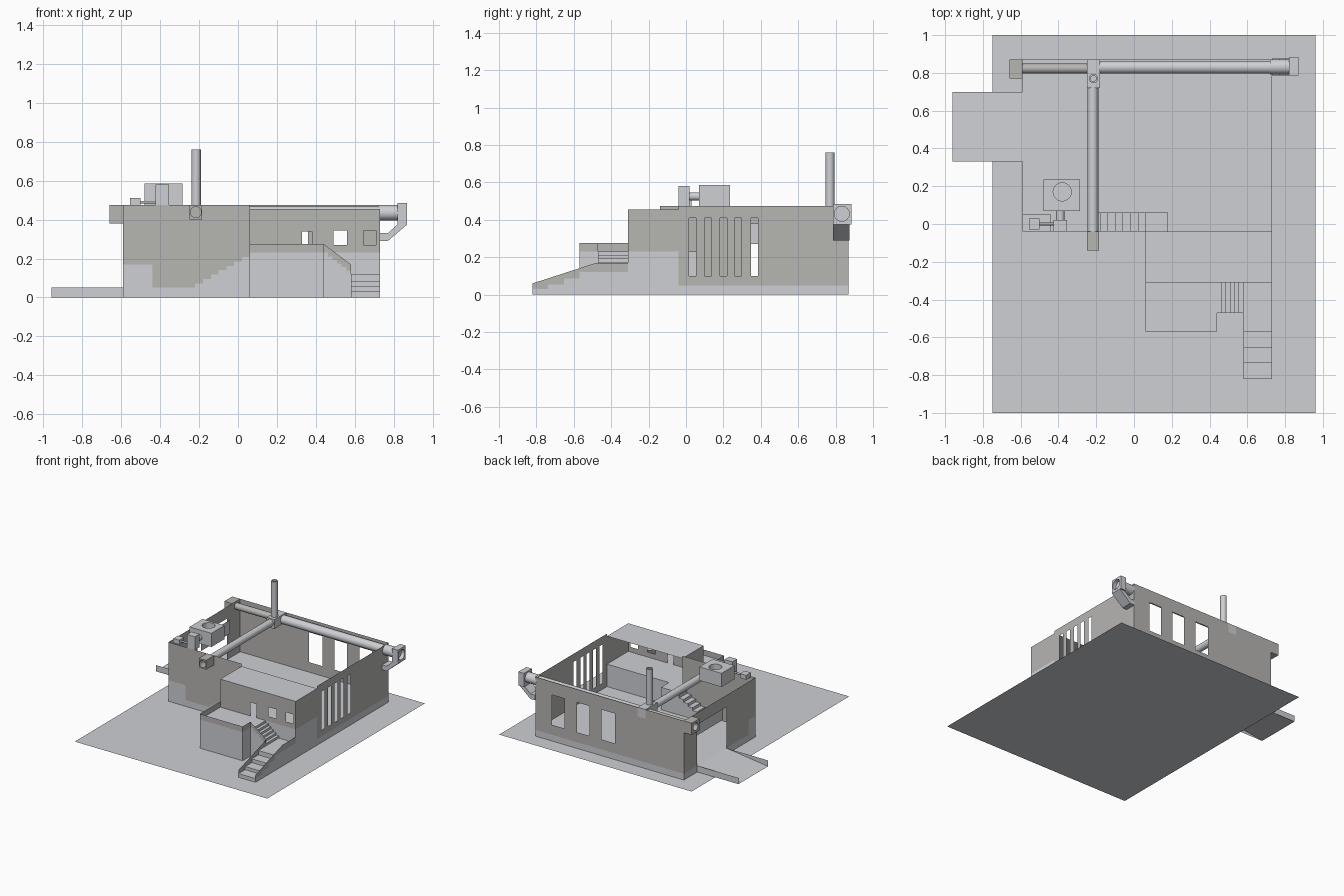
import bpy, bmesh, math
from mathutils import Vector

if "Cube" in bpy.data.objects:
    bpy.data.objects.remove(bpy.data.objects["Cube"])


def material(name, rgb):
    m = bpy.data.materials.new(name)
    m.diffuse_color = (*rgb, 1)
    m.use_nodes = True
    m.node_tree.nodes["Principled BSDF"].inputs["Base Color"].default_value = m.diffuse_color
    return m


COOL = material("cool light grey", (0.62, 0.63, 0.66))
WARM = material("warm grey", (0.47, 0.465, 0.45))


def finish(name, bm, mat, recalc=True):
    if recalc:
        bmesh.ops.recalc_face_normals(bm, faces=bm.faces[:])
    me = bpy.data.meshes.new(name)
    bm.to_mesh(me)
    bm.free()
    me.materials.append(mat)
    ob = bpy.data.objects.new(name, me)
    bpy.context.collection.objects.link(ob)
    return ob


def box(name, x0, x1, y0, y1, z0, z1, mat=COOL):
    bm = bmesh.new()
    bmesh.ops.create_cube(bm, size=1)
    for v in bm.verts:
        v.co = ((x0 + x1) / 2 + v.co.x * (x1 - x0),
                (y0 + y1) / 2 + v.co.y * (y1 - y0),
                (z0 + z1) / 2 + v.co.z * (z1 - z0))
    return finish(name, bm, mat)


def place(axis, pos, u, z):
    return (pos, u, z) if axis == 'x' else (u, pos, z)


def sheet(name, pts, mat=WARM):
    bm = bmesh.new()
    bm.faces.new([bm.verts.new(p) for p in pts])
    return finish(name, bm, mat, False)


def wall(name, axis, pos, u0, u1, z0, z1, holes=(), out=1, mat=WARM):
    """Thin wall with rectangular holes (u0, u1, z0, z1), facing out along axis."""
    us = sorted({u0, u1, *[h[0] for h in holes], *[h[1] for h in holes]})
    zs = sorted({z0, z1, *[h[2] for h in holes], *[h[3] for h in holes]})
    bm = bmesh.new()
    for a, b in zip(us, us[1:]):
        for c, d in zip(zs, zs[1:]):
            u, z = (a + b) / 2, (c + d) / 2
            if any(h[0] < u < h[1] and h[2] < z < h[3] for h in holes):
                continue
            bm.faces.new([bm.verts.new(place(axis, pos, *p))
                          for p in ((a, c), (b, c), (b, d), (a, d))])
    bmesh.ops.remove_doubles(bm, verts=bm.verts[:], dist=1e-5)
    want = Vector((out, 0, 0) if axis == 'x' else (0, out, 0))
    for f in bm.faces:
        f.normal_update()
        if f.normal.dot(want) < 0:
            f.normal_flip()
    return finish(name, bm, mat, False)


def tube(name, start, end, R, r, mat=COOL, n=24):
    """Hollow pipe between two points."""
    a, b = Vector(start), Vector(end)
    rot = (b - a).to_track_quat('Z', 'Y')
    bm = bmesh.new()
    rings = []
    for c, rad in ((a, R), (b, R), (b, r), (a, r)):
        rings.append([bm.verts.new(c + rot @ Vector((rad * math.cos(t), rad * math.sin(t), 0)))
                      for t in (2 * math.pi * i / n for i in range(n))])
    for k in range(4):
        p, q = rings[k], rings[(k + 1) % 4]
        for i in range(n):
            j = (i + 1) % n
            bm.faces.new((p[i], p[j], q[j], q[i]))
    ob = finish(name, bm, mat)
    bpy.ops.object.select_all(action='DESELECT')
    ob.select_set(True)
    bpy.context.view_layer.objects.active = ob
    bpy.ops.object.shade_smooth_by_angle(angle=math.radians(40))
    return ob


def bore(ob, centre, radius, depth, rot):
    """Cut a round hole into an object."""
    bpy.ops.mesh.primitive_cylinder_add(vertices=24, radius=radius, depth=depth,
                                        location=centre, rotation=rot)
    cut = bpy.context.object
    cut.hide_render = True
    cut.data.materials.append(COOL)
    m = ob.modifiers.new("hole", 'BOOLEAN')
    m.operation, m.solver, m.object = 'DIFFERENCE', 'EXACT', cut
    bpy.context.view_layer.objects.active = ob
    bpy.ops.object.modifier_apply(modifier=m.name)
    bpy.data.objects.remove(cut)


ALONG_X, ALONG_Y, ALONG_Z = (0, math.pi / 2, 0), (math.pi / 2, 0, 0), (0, 0, 0)

# Ground sheet and main floor slab
sheet("ground", [(-.75, -1, 0), (.96, -1, 0), (.96, 1, 0), (-.75, 1, 0)], COOL)
X0, X1, Y0, Y1, FLOOR, TOP = -.59, .73, -.04, .87, .05, .475
box("main_floor", X0, X1, Y0, Y1, 0, FLOOR)

# Inner stairs and corner block, flush with the front wall
front_holes = [(X0, -.44, FLOOR, .17)]
box("corner_block", X0, -.44, Y0, .05, FLOOR, .17)
for i in range(7):
    a, b, h = -.22 + .04 * i, -.22 + .04 * (i + 1), FLOOR + .0225 * (i + 1)
    box(f"inner_step_{i}", a, b, Y0, .06, FLOOR, h)
    front_holes.append((a, b, FLOOR, h))
box("inner_landing", .06, .18, Y0, .06, FLOOR, .23)

# Main walls
wall("front_wall", 'y', Y0, X0, .06, FLOOR, TOP, front_holes, -1)
wall("back_wall", 'y', Y1, X0, X1, FLOOR, TOP,
     [(.02, .14, .13, .37), (.25, .36, .13, .37), (.47, .58, .13, .37),
      (-.25, -.18, .40, TOP)], 1)
slots = [(y, y + .038, .10, .41) for y in (.015, .098, .182, .258, .347)]
wall("right_wall", 'x', X1, Y0, Y1, FLOOR, TOP, slots, 1)
wall("left_wall", 'x', X0, Y0, Y1, FLOOR, TOP, [(.33, .70, FLOOR, .38)], -1)
wall("raised_door", 'x', X0 + .03, .33, .70, .27, .38, (), -1, COOL)

# Entry ramp with side curbs
sheet("ramp_floor", [(-.96, .33, .003), (X0, .33, FLOOR), (X0, .70, FLOOR), (-.96, .70, .003)], COOL)
for side, y, out in (("front", .33, -1), ("back", .70, 1)):
    wall(f"ramp_curb_{side}", 'y', y, -.96, X0, 0, FLOOR, (), out, COOL)

# Front annex
box("annex_base", .06, X1, -.31, Y0, 0, .23)
wall("annex_front", 'y', -.31, .06, X1, .23, .455,
     [(.33, .38, .23, .34), (.49, .56, .27, .345), (.645, .71, .27, .345)], -1)
wall("annex_left", 'x', .06, -.31, Y0, .23, .455, (), -1)
wall("annex_right", 'x', X1, -.31, Y0, .23, .455, (), 1)
sheet("annex_roof", [(.06, -.31, .455), (X1, -.31, .455), (X1, Y0, .455), (.06, Y0, .455)], COOL)

# Terrace with parapet
box("terrace", .06, .44, -.57, -.31, 0, .23)
wall("terrace_parapet_front", 'y', -.57, .06, .44, .23, .275, (), -1)
wall("terrace_parapet_left", 'x', .06, -.57, -.31, .23, .275, (), -1)
wall("terrace_parapet_right", 'x', .44, -.57, -.47, .23, .275, (), 1)

# Upper flight, landing and lower flight
edge = [(.58, .17), (.44, .275), (.44, .23)]
for i in range(6):
    a, b, h = .44 + .14 * i / 6, .44 + .14 * (i + 1) / 6, .23 - .0183 * i
    box(f"upper_step_{i}", a, b, -.47, -.31, 0, h)
    edge += [(a, h), (b, h)] if i else [(b, h)]
sheet("upper_parapet", [(x, -.47, z) for x, z in edge])
box("landing", .58, X1, -.57, -.31, 0, .12)
edge = [(-.31, .17), (-.48, .17), (-.82, .06)]
for i, h in enumerate((.03, .055, .085)):
    a, b = -.82 + .0833 * i, -.82 + .0833 * (i + 1)
    box(f"lower_step_{i}", .58, X1, a, b, 0, h)
    edge += [(a, h), (b, h)]
edge += [(-.57, .12), (-.31, .12)]
sheet("lower_parapet_right", [(X1, y, z) for y, z in reversed(edge)])
left_edge = [(-.47, .12), (-.47, .17)] + edge[2:-1]
sheet("lower_parapet_left", [(.58, y, z) for y, z in left_edge])

# Long roof beam with end blocks
BZ = .435
tube("long_beam_left", (-.60, .823, BZ), (-.25, .823, BZ), .026, .018, WARM)
tube("long_beam_right", (-.18, .83, BZ), (.72, .83, BZ), .034, .026)
tube("long_beam_collar", (.72, .832, BZ), (.82, .832, BZ), .04, .03)
b = box("left_beam_block", -.66, X0, .77, .87, .38, TOP, WARM)
bore(b, (-.66, .82, .428), .03, .08, ALONG_X)
b = box("right_beam_block", .82, .87, .785, .885, .375, .485)
bore(b, (.87, .833, .432), .04, .06, ALONG_X)
box("beam_junction", -.25, -.18, .72, Y1, .40, TOP)

# Slanted bracket under the right beam block
bm = bmesh.new()
profile = [(.73, .29), (.77, .29), (.87, .375), (.82, .375), (.77, .33), (.73, .33)]
f = bm.faces.new([bm.verts.new((x, .785, z)) for x, z in profile])
ext = bmesh.ops.extrude_face_region(bm, geom=[f])
bmesh.ops.translate(bm, vec=(0, .09, 0),
                    verts=[g for g in ext["geom"] if isinstance(g, bmesh.types.BMVert)])
finish("beam_bracket", bm, COOL)

# Cross beam, its end block and the mast
tube("cross_beam", (-.217, .72, .44), (-.217, Y0, .44), .028, .02)
b = box("cross_beam_block", -.25, -.185, -.14, Y0, .40, TOP, WARM)
bore(b, (-.217, -.14, .438), .028, .12, ALONG_Y)
tube("mast", (-.215, .77, .47), (-.215, .77, .76), .024, .015)

# Rooftop machine
b = box("machine_body", -.48, -.285, .07, .235, TOP, .585)
bore(b, (-.38, .17, .585), .048, .12, ALONG_Z)
box("machine_post", -.425, -.355, Y0, .02, TOP, .58)
tube("machine_pipe", (-.39, .02, .525), (-.39, .07, .525), .022, .012)
box("machine_vent", -.555, -.50, -.03, .03, TOP, .51)
tube("vent_pipe", (-.50, 0, .49), (-.425, 0, .49), .007, .003, COOL, 10)
